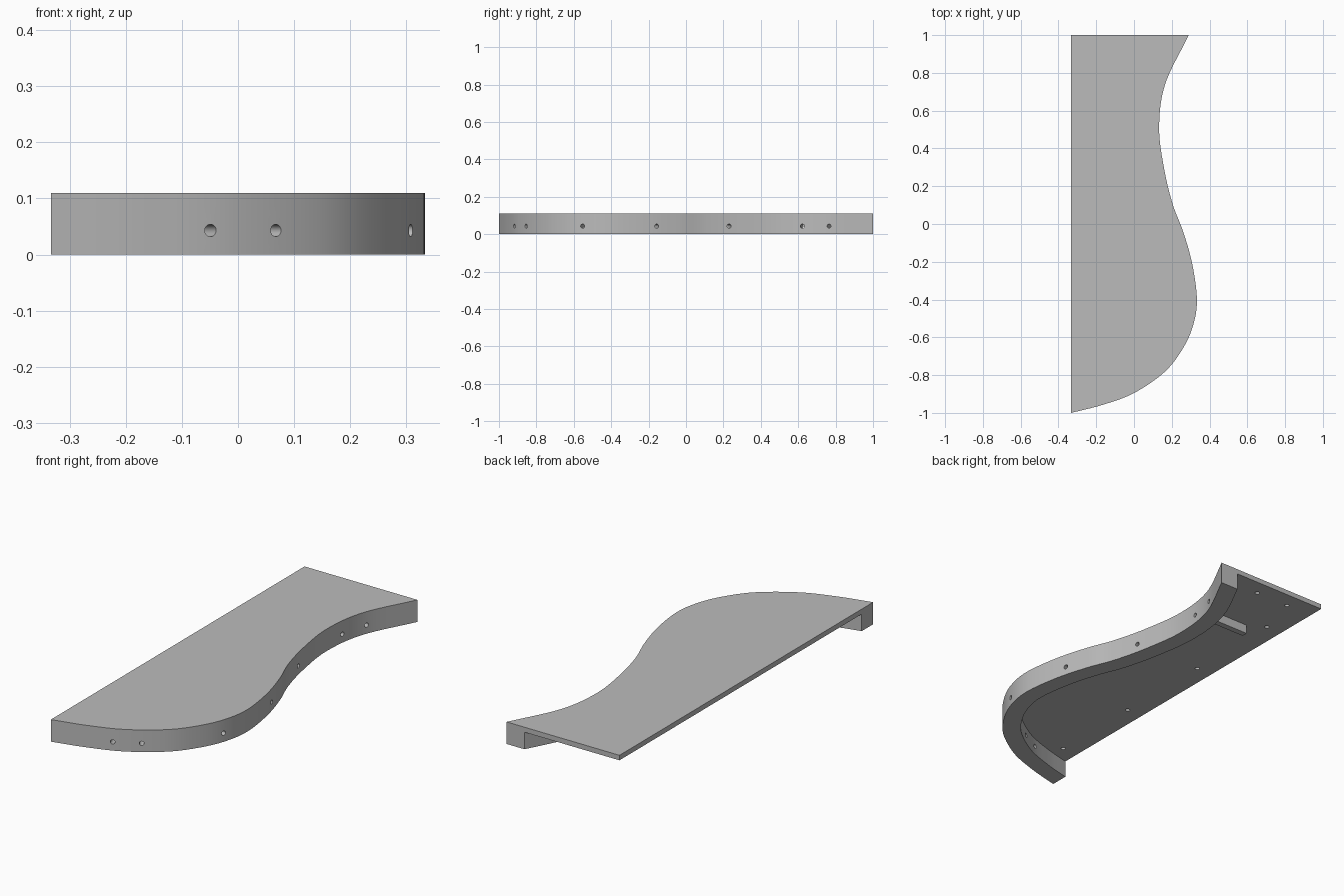
import bpy
import bmesh
from math import radians
from mathutils import Vector

cube = bpy.data.objects.get("Cube")
if cube:
    bpy.data.objects.remove(cube, do_unlink=True)

LEFT, BACK = -0.333, 1.0      # straight edges of the board
UNDER, TOP = 0.085, 0.11      # underside and top of the board
WIDTH = 0.088                 # thickness of the curved apron
HOLE_R = 0.011

grey = bpy.data.materials.new("plain grey")
grey.use_nodes = True
grey.diffuse_color = (0.5, 0.5, 0.5, 1)
grey.node_tree.nodes["Principled BSDF"].inputs["Base Color"].default_value = (0.5, 0.5, 0.5, 1)


def spline(points, steps=10):
    """Smooth curve through the points."""
    pts = [Vector(p) for p in points]
    pts = [2 * pts[0] - pts[1]] + pts + [2 * pts[-1] - pts[-2]]
    path = []
    for a, b, c, d in zip(pts, pts[1:], pts[2:], pts[3:]):
        for i in range(steps):
            t = i / steps
            path.append(0.5 * (2 * b + (c - a) * t + (2 * a - 5 * b + 4 * c - d) * t ** 2
                               + (3 * b - a - 3 * c + d) * t ** 3))
    return path + [pts[-2]]


def inward(path, i):
    """Unit normal pointing into the board."""
    t = (path[min(i + 1, len(path) - 1)] - path[max(i - 1, 0)]).normalized()
    return Vector((-t.y, t.x))


def extrude(name, outline, z0, z1):
    bm = bmesh.new()
    face = bm.faces.new([bm.verts.new((p[0], p[1], z0)) for p in outline])
    up = bmesh.ops.extrude_face_region(bm, geom=[face])["geom"]
    bmesh.ops.translate(bm, vec=(0, 0, z1 - z0),
                        verts=[v for v in up if isinstance(v, bmesh.types.BMVert)])
    bmesh.ops.recalc_face_normals(bm, faces=bm.faces)
    return finish(name, bm)


def finish(name, bm):
    mesh = bpy.data.meshes.new(name)
    bm.to_mesh(mesh)
    bm.free()
    mesh.materials.append(grey)
    obj = bpy.data.objects.new(name, mesh)
    bpy.context.collection.objects.link(obj)
    return obj


def drill(target, holes):
    """Cut round holes, each given as centre, direction and length."""
    bm = bmesh.new()
    for centre, axis, length in holes:
        turn = Vector(axis).to_track_quat("Z", "Y").to_matrix().to_4x4()
        turn.translation = centre
        bmesh.ops.create_cone(bm, cap_ends=True, segments=20, radius1=HOLE_R,
                              radius2=HOLE_R, depth=length, matrix=turn)
    cutter = finish("drill_cutter", bm)
    cutter.hide_render = True
    mod = target.modifiers.new("holes", "BOOLEAN")
    mod.operation = "DIFFERENCE"
    mod.solver = "EXACT"
    mod.object = cutter
    select(target)
    bpy.ops.object.modifier_apply(modifier=mod.name)
    bpy.data.objects.remove(cutter, do_unlink=True)


def select(obj):
    bpy.ops.object.select_all(action="DESELECT")
    obj.select_set(True)
    bpy.context.view_layer.objects.active = obj


# Curved front edge
edge = spline([(LEFT, -1), (-0.165, -0.957), (0, -0.895), (0.16, -0.785), (0.255, -0.665),
               (0.312, -0.54), (0.333, -0.4), (0.308, -0.21), (0.26, -0.04), (0.205, 0.105),
               (0.16, 0.29), (0.133, 0.51), (0.165, 0.74), (0.29, BACK)])

# Board with blind screw holes underneath
board = extrude("board", edge + [Vector((LEFT, BACK))], UNDER, TOP)
screws = [(0, 0.92), (-0.185, 0.92), (-0.245, 0.7), (-0.245, 0.18), (-0.245, -0.34), (-0.245, -0.82)]
drill(board, [((x, y, UNDER), (0, 0, 1), 0.03) for x, y in screws])

# Curved apron below the edge, trimmed flush at both ends
start, end = inward(edge, 0), inward(edge, len(edge) - 1)
inner = [p + inward(edge, i) * WIDTH for i, p in enumerate(edge)]
inner = [p for p in inner if p.x > LEFT + 0.005 and p.y < BACK - 0.005]
inner = ([edge[0] + Vector((0, WIDTH / start.y))] + inner
         + [edge[-1] + Vector((WIDTH / end.x, 0))])
apron = extrude("curved_apron", edge + inner[::-1], 0, UNDER)

# Holes bored square through the apron
bores = []
for y in (-0.917, -0.86, -0.555, -0.165, 0.225, 0.63, 0.76):
    i = min(range(len(edge)), key=lambda k: abs(edge[k].y - y))
    n = inward(edge, i)
    mid = edge[i] + n * WIDTH / 2
    bores.append(((mid.x, mid.y, 0.043), (n.x, n.y, 0), WIDTH + 0.04))
drill(apron, bores)

# Small cleat behind the apron
cleat = extrude("cleat", [(-0.16, 0.62), (0.05, 0.62), (0.05, 0.65), (-0.16, 0.65)], 0.04, UNDER)

for part in (board, apron):
    select(part)
    bpy.ops.object.shade_smooth_by_angle(angle=radians(30))
